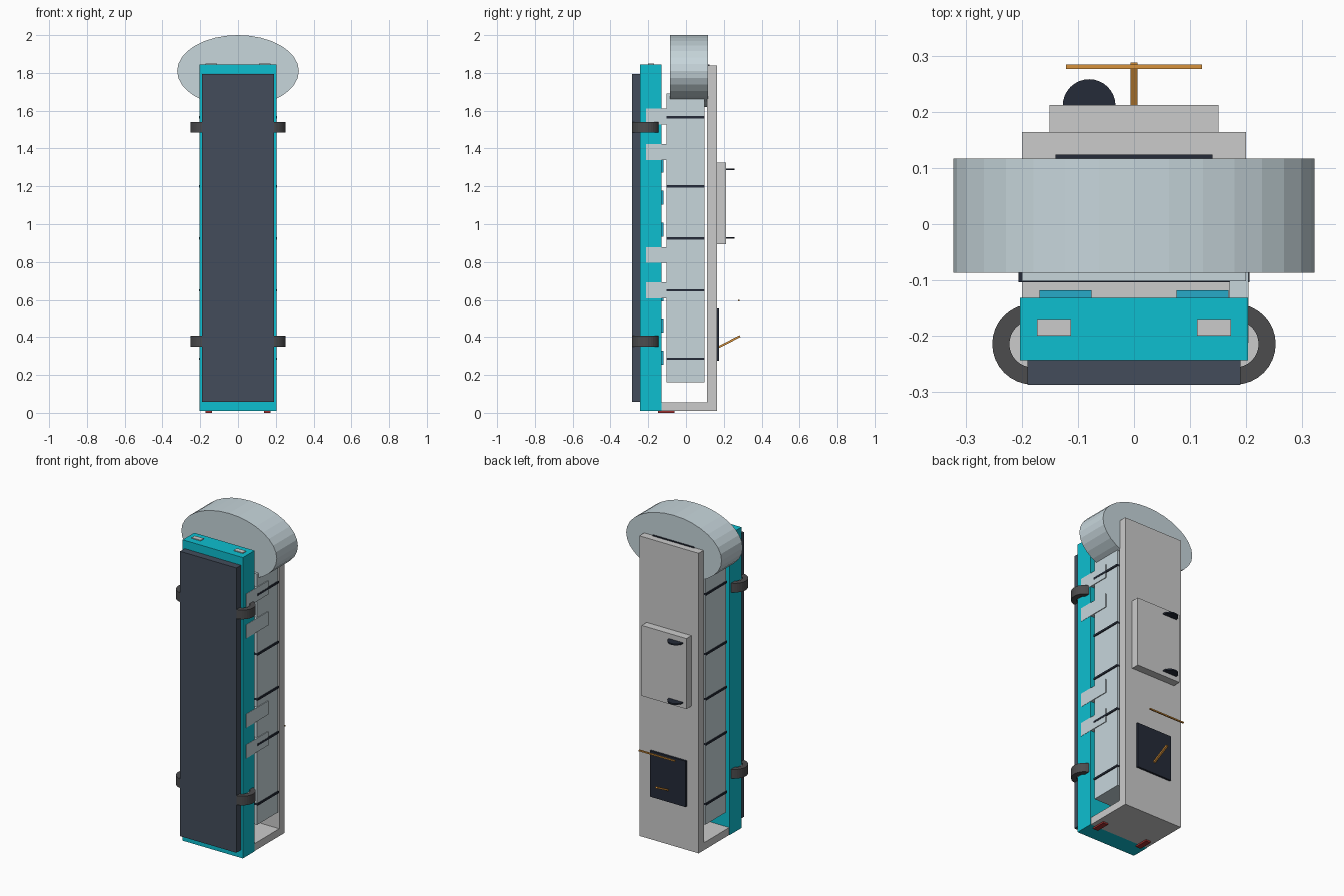
import bpy, bmesh, math
from mathutils import Vector

if "Cube" in bpy.data.objects:
    bpy.data.objects.remove(bpy.data.objects["Cube"])


def material(name, rgb):
    m = bpy.data.materials.new(name)
    m.diffuse_color = (*rgb, 1)
    m.use_nodes = True
    m.node_tree.nodes["Principled BSDF"].inputs["Base Color"].default_value = m.diffuse_color
    return m


CYAN = material("cyan", (0.004, 0.52, 0.63))
BLUE = material("blue", (0.02, 0.40, 0.58))
PALE = material("pale_blue", (0.57, 0.67, 0.71))
SLATE = material("slate", (0.056, 0.073, 0.105))
DARK = material("dark", (0.018, 0.024, 0.04))
CHARCOAL = material("charcoal", (0.072, 0.072, 0.075))
ORANGE = material("orange", (0.68, 0.29, 0.045))
RED = material("red", (0.35, 0.03, 0.03))


def finish(name, bm, mat):
    bmesh.ops.recalc_face_normals(bm, faces=bm.faces)
    me = bpy.data.meshes.new(name)
    bm.to_mesh(me)
    bm.free()
    if mat:
        me.materials.append(mat)
    ob = bpy.data.objects.new(name, me)
    bpy.context.collection.objects.link(ob)
    return ob


def box(name, x, y, z, mat=None):
    """Box from (min, max) ranges."""
    bm = bmesh.new()
    bmesh.ops.create_cube(bm, size=1)
    for v in bm.verts:
        v.co = Vector([(r[0] + r[1]) / 2 + c * (r[1] - r[0])
                       for r, c in zip((x, y, z), v.co)])
    return finish(name, bm, mat)


def prism(name, points, offset, mat=None):
    """Extrude a closed planar outline by an offset vector."""
    bm = bmesh.new()
    f = bm.faces.new([bm.verts.new(p) for p in points])
    ext = bmesh.ops.extrude_face_region(bm, geom=[f], use_keep_orig=True)
    moved = [g for g in ext["geom"] if isinstance(g, bmesh.types.BMVert)]
    bmesh.ops.translate(bm, verts=moved, vec=offset)
    return finish(name, bm, mat)


def arc(cx, cy, z, r, a0, a1, n):
    """Points on a horizontal arc, angles in degrees."""
    out = []
    for i in range(n + 1):
        a = math.radians(a0 + (a1 - a0) * i / n)
        out.append((cx + r * math.cos(a), cy + r * math.sin(a), z))
    return out


# Front slab with its cover panel
box("front_slab", (-0.203, 0.203), (-0.243, -0.131), (0.01, 1.845), CYAN)
box("front_cover", (-0.19, 0.19), (-0.287, -0.242), (0.058, 1.795), SLATE)

# Back wall and floor
box("back_wall", (-0.2, 0.2), (0.112, 0.164), (0.01, 1.84))
box("floor", (-0.2, 0.2), (-0.131, 0.113), (0.01, 0.055))

# Inner core wrapped by dark bands
box("core", (-0.2, 0.2), (-0.102, 0.098), (0.16, 1.69), PALE)
for i, z in enumerate((0.285, 0.65, 0.925, 1.2, 1.565)):
    box(f"core_band_{i}", (-0.206, 0.206), (-0.103, 0.099), (z - 0.006, z + 0.006), DARK)

# Tabs tying the core to the slab on the right side
for i, z in enumerate((0.65, 0.837, 1.382, 1.57)):
    box(f"side_tab_{i}", (0.17, 0.2045), (-0.212, 0.0), (z - 0.042, z + 0.042), PALE)

# Elliptical drum on top
ellipse = [(0.322 * math.cos(2 * math.pi * i / 32), -0.086,
            1.81 + 0.19 * math.sin(2 * math.pi * i / 32)) for i in range(32)]
prism("top_drum", ellipse, (0, 0.203, 0), PALE)

# Repeating paired pads, hinges and feet
for side, s in (("left", -1), ("right", 1)):
    def span(a, b):
        return tuple(sorted((s * a, s * b)))

    for i, z in enumerate((0.29, 0.46, 0.63, 0.97, 1.14, 1.31)):
        box(f"slab_pad_{side}_{i}", span(0.076, 0.168), (-0.132, -0.118),
            (z - 0.037, z + 0.037), BLUE)
    box(f"top_pad_{side}", span(0.112, 0.173), (-0.2, -0.17), (1.84, 1.85))
    box(f"foot_{side}", span(0.138, 0.171), (-0.147, -0.06), (0.0, 0.015), RED)
    a0, a1 = (-90, 90) if s > 0 else (90, 270)
    for level, z in (("lower", 0.35), ("upper", 1.485)):
        cx, cy = s * 0.18, -0.214
        outline = arc(cx, cy, z, 0.0725, a0, a1, 16) + arc(cx, cy, z, 0.042, a1, a0, 16)
        prism(f"wheel_ring_{side}_{level}", outline, (0, 0, 0.056), CHARCOAL)
        prism(f"wheel_hub_{side}_{level}", arc(cx, cy, z + 0.012, 0.043, a0, a1, 16),
              (0, 0, 0.032))

# Back box with two half-disc shelves
box("back_box", (-0.151, 0.151), (0.162, 0.212), (0.895, 1.325))
for level, z in (("lower", 0.923), ("upper", 1.286)):
    prism(f"half_disc_{level}", arc(-0.08, 0.211, z, 0.047, 0, 180, 16), (0, 0, 0.008), DARK)

# Dark back plate with lever and cross bar
box("back_plate", (-0.12, 0.12), (0.162, 0.176), (0.275, 0.555), DARK)
box("cross_bar", (-0.121, 0.121), (0.276, 0.284), (0.593, 0.601), ORANGE)
lever = [(-0.006, 0.166, 0.349), (-0.006, 0.171, 0.340),
         (-0.006, 0.288, 0.400), (-0.006, 0.283, 0.410)]
prism("lever", lever, (0.012, 0, 0), ORANGE)

# Thin strip on top of the back wall
box("top_strip", (-0.14, 0.14), (0.112, 0.124), (1.835, 1.845), DARK)
